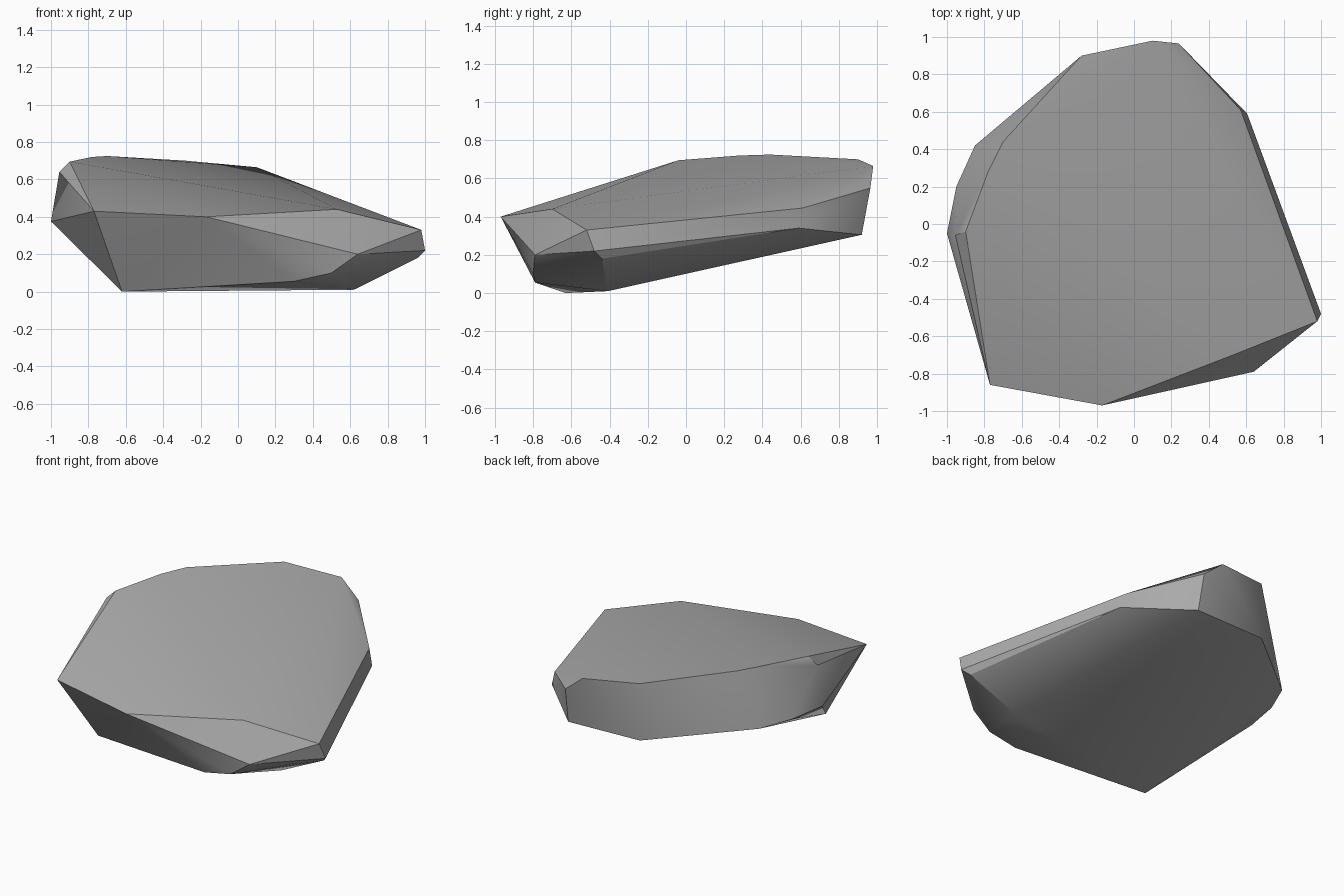
import bpy
import bmesh
import math
from mathutils import Vector

# Remove the default object only
default_cube = bpy.data.objects.get("Cube")
if default_cube:
    bpy.data.objects.remove(default_cube, do_unlink=True)


def make_material(name, colour):
    material = bpy.data.materials.new(name)
    material.use_nodes = True
    material.diffuse_color = colour
    shader = next(n for n in material.node_tree.nodes if n.type == "BSDF_PRINCIPLED")
    shader.inputs["Base Color"].default_value = colour
    shader.inputs["Roughness"].default_value = 0.8
    return material


def make_hull(name, corners, material):
    """Wrap a convex stone around its chipped corners."""
    mesh = bpy.data.meshes.new(name)
    bm = bmesh.new()
    for corner in corners:
        bm.verts.new(Vector(corner))
    hull = bmesh.ops.convex_hull(bm, input=bm.verts[:], use_existing_faces=False)
    unused = {v for v in hull["geom_interior"] + hull["geom_unused"]
              if isinstance(v, bmesh.types.BMVert) and v.is_valid}
    bmesh.ops.delete(bm, geom=list(unused), context="VERTS")
    bmesh.ops.recalc_face_normals(bm, faces=bm.faces[:])
    bm.to_mesh(mesh)
    bm.free()
    mesh.materials.append(material)
    stone = bpy.data.objects.new(name, mesh)
    bpy.context.collection.objects.link(stone)
    return stone


# Rim of the sloping top face, anticlockwise from the front
top_rim = [
    (-.77, -.86, .43), (-.17, -.97, .4), (.53, -.7, .44), (.98, -.52, .33),
    (.57, .61, .445), (.1, .98, .665), (-.28, .9, .7),
    (-.7, .44, .725), (-.78, .28, .72), (-.9, -.04, .695),
]

# Broken corners around the sides
side_corners = [
    (.64, -.79, .2), (1, -.48, .22), (.96, -.44, .18), (.605, .59, .34),
    (.24, .965, .55), (-.85, .42, .36), (-.95, .2, .37),
    (-1, -.05, .375), (-.955, -.06, .64),
]

# Underside, rising toward the back
underside = [
    (-.62, -.63, 0), (.3, -.79, .055), (.5, -.8, .1), (.62, -.41, .01),
    (.25, .92, .305), (-.28, .9, .31),
]

stone_grey = make_material("stone grey", (.4, .4, .4, 1))
rock = make_hull("rock", top_rim + side_corners + underside, stone_grey)

# Soft shading across shallow facets, crisp broken edges
bpy.ops.object.select_all(action="DESELECT")
rock.select_set(True)
bpy.context.view_layer.objects.active = rock
bpy.ops.object.shade_smooth_by_angle(angle=math.radians(30))
